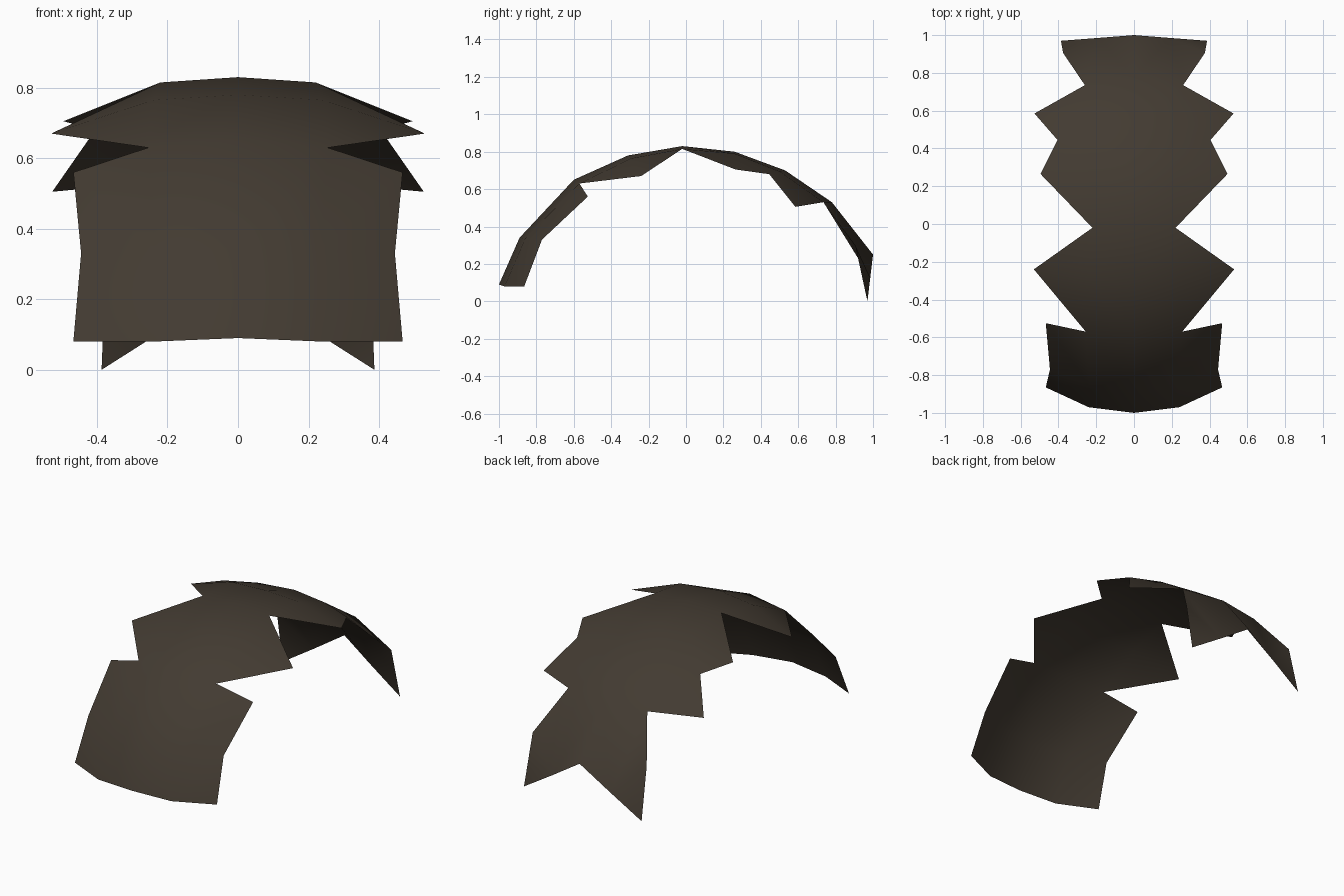
import bpy
import bmesh

if "Cube" in bpy.data.objects:
    bpy.data.objects.remove(bpy.data.objects["Cube"])

# Ridge line (y, z) and the rib beside it (x, y, z), from front to back
ridge = [(-1.0, .09), (-.89, .34), (-.6, .65), (-.31, .78), (-.02, .83),
         (.26, .80), (.53, .70), (.78, .53), (1.0, .25)]
rib = [(.24, -.97, .08), (.235, -.86, .335), (.255, -.57, .63), (.24, -.29, .765),
       (.22, -.02, .815), (.22, .26, .79), (.22, .50, .695), (.26, .735, .53),
       (.19, .985, .125)]

# Outer jagged points of each band, listed from its front to its back
front_low, front_mid, front_top = (.467, -.865, .08), (.445, -.77, .33), (.467, -.525, .56)
crest_tip, crown_tip = (.53, -.24, .67), (.495, .265, .705)
crown_notch, back_tip = (.405, .445, .68), (.527, .585, .505)
tail_side, tail_tip = (.375, .905, .30), (.387, .97, 0)
flaps = [(front_low, front_mid), (front_mid, front_top), (crest_tip,), (crest_tip,),
         (crown_tip,), (crown_tip, crown_notch), (crown_notch, back_tip),
         (tail_side, tail_tip)]

# Half shell
bm = bmesh.new()
cache = {}


def vert(p):
    if p not in cache:
        cache[p] = bm.verts.new(p)
    return cache[p]


def face(*points):
    bm.faces.new([vert(p) for p in points])


for i, outer in enumerate(flaps):
    c0, c1 = (0, *ridge[i]), (0, *ridge[i + 1])
    face(c0, rib[i], rib[i + 1], c1)
    if i == 7:
        # the tail flap is split so that it folds cleanly
        face(rib[i], tail_side, rib[i + 1])
        face(tail_side, tail_tip, rib[i + 1])
    else:
        face(rib[i], *outer, rib[i + 1])

mesh = bpy.data.meshes.new("curved_shell")
bm.to_mesh(mesh)
bm.free()
shell = bpy.data.objects.new("curved_shell", mesh)
bpy.context.collection.objects.link(shell)

# Single dark brown colour
brown = bpy.data.materials.new("dark_brown")
brown.diffuse_color = (.055, .043, .031, 1)
brown.use_nodes = True
brown.node_tree.nodes["Principled BSDF"].inputs["Base Color"].default_value = brown.diffuse_color
mesh.materials.append(brown)

# Smooth surface, mirrored to the other side
for p in mesh.polygons:
    p.use_smooth = True
mirror = shell.modifiers.new("mirror", 'MIRROR')
mirror.use_axis[0] = True
mirror.use_clip = True
mirror.merge_threshold = .001
